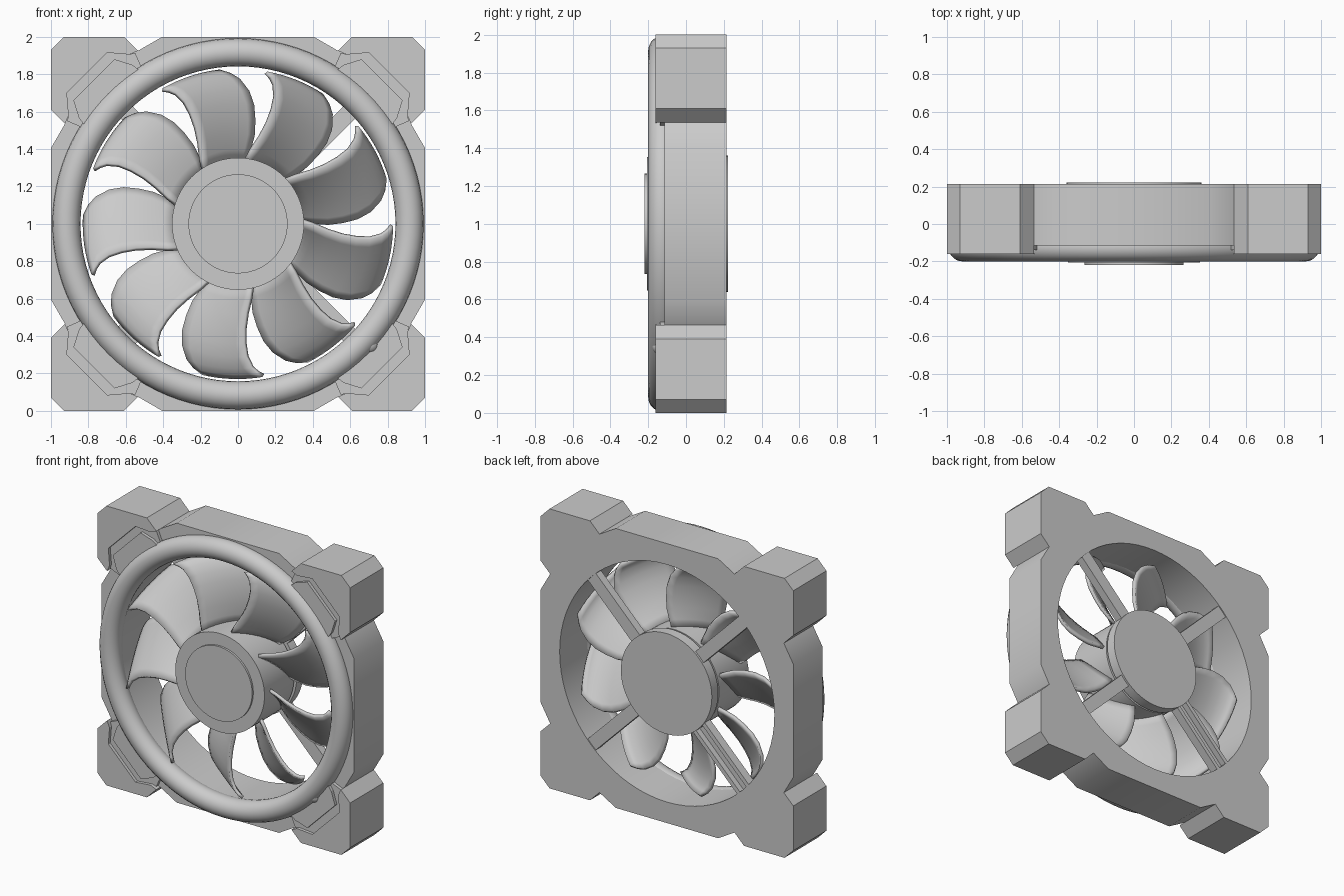
import bpy, bmesh, math
from mathutils import Vector

if "Cube" in bpy.data.objects:
    bpy.data.objects.remove(bpy.data.objects["Cube"])


def finish(name, bm, smooth=True):
    bmesh.ops.recalc_face_normals(bm, faces=bm.faces[:])
    me = bpy.data.meshes.new(name)
    bm.to_mesh(me)
    bm.free()
    ob = bpy.data.objects.new(name, me)
    ob.location.z = 1
    bpy.context.collection.objects.link(ob)
    bpy.ops.object.select_all(action='DESELECT')
    ob.select_set(True)
    bpy.context.view_layer.objects.active = ob
    if smooth:
        bpy.ops.object.shade_smooth_by_angle(angle=math.radians(30))
    return ob


def add_prism(bm, pts, y0, y1):
    a = [bm.verts.new((x, y0, z)) for x, z in pts]
    b = [bm.verts.new((x, y1, z)) for x, z in pts]
    n = len(pts)
    bm.faces.new(a)
    bm.faces.new(b[::-1])
    for i in range(n):
        j = (i + 1) % n
        bm.faces.new((a[i], b[i], b[j], a[j]))


def prisms(name, polys, y0, y1, smooth=True):
    bm = bmesh.new()
    for p in polys:
        add_prism(bm, p, y0, y1)
    return finish(name, bm, smooth)


def rot(pts, deg):
    c, s = math.cos(math.radians(deg)), math.sin(math.radians(deg))
    return [(x * c - z * s, x * s + z * c) for x, z in pts]


def circle(r, n=72):
    return [(r * math.cos(2 * math.pi * i / n), r * math.sin(2 * math.pi * i / n)) for i in range(n)]


def bar(x0, x1, z0, z1):
    return [(x0, z0), (x1, z0), (x1, z1), (x0, z1)]


QUARTERS = (0, 90, 180, 270)

# Frame: notched square outline with a round opening
corner = [(.925, .535), (1, .61), (1, .93), (.93, 1), (.61, 1), (.535, .925)]
quarter = [(1, .405)] + corner + [(.405, 1)]
outline = [p for d in QUARTERS for p in rot(quarter, d)]
frame = prisms("frame", [outline], -.115, .215, False)
cutter = prisms("opening_cutter", [circle(.85)], -.5, .5)
cutter.hide_render = True
mod = frame.modifiers.new("opening", 'BOOLEAN')
mod.operation = 'DIFFERENCE'
mod.solver = 'EXACT'
mod.object = cutter
bpy.ops.object.select_all(action='DESELECT')
frame.select_set(True)
bpy.context.view_layer.objects.active = frame
bpy.ops.object.modifier_apply(modifier="opening")
bpy.ops.object.shade_smooth_by_angle(angle=math.radians(30))
bpy.data.objects.remove(cutter)

# Corner pads: outer L, recessed step and inner plate
pad = corner + [(.58, .905), (.70, .915), (.915, .70), (.905, .58)]
step = [(.915, .55), (.905, .58), (.915, .70), (.70, .915), (.58, .905), (.55, .915),
        (.50, .80), (.65, .65), (.80, .50)]
plate = [(.85, .565), (.88, .66), (.66, .88), (.565, .85), (.50, .80), (.65, .65), (.80, .50)]
for name, poly, y in (("corner_pads", pad, -.16), ("corner_steps", step, -.138), ("corner_plates", plate, -.16)):
    prisms(name, [rot(poly, d) for d in QUARTERS], y, -.11, False)

# Front ring, round in section
bm = bmesh.new()
N, M = 96, 20
grid = []
for i in range(N):
    a = 2 * math.pi * i / N
    row = []
    for j in range(M):
        b = 2 * math.pi * j / M
        r = .917 + .075 * math.cos(b)
        row.append(bm.verts.new((r * math.cos(a), -.125 + .075 * math.sin(b), r * math.sin(a))))
    grid.append(row)
for i in range(N):
    for j in range(M):
        k, l = (i + 1) % N, (j + 1) % M
        bm.faces.new((grid[i][j], grid[k][j], grid[k][l], grid[i][l]))
finish("front_ring", bm)

# Small cable boss on the ring
bm = bmesh.new()
bmesh.ops.create_uvsphere(bm, u_segments=20, v_segments=12, radius=.05)
bmesh.ops.translate(bm, verts=bm.verts[:], vec=Vector((.705, -.13, -.645)))
finish("cable_boss", bm)

# Hub, cap, axle and motor plate
prisms("hub", [circle(.353)], -.205, .13)
prisms("hub_cap", [circle(.265)], -.219, -.20)
prisms("axle", [circle(.2, 40)], .12, .16)
prisms("motor_plate", [circle(.36)], .15, .222)

# Diagonal struts; the lower one at -x is an open cable channel
prisms("struts", [rot(bar(.33, .88, -.045, .045), d) for d in (45, 135, 315)], .15, .208, False)
prisms("channel_floor", [rot(bar(.33, .88, -.06, .06), 225)], .15, .17, False)
prisms("channel_rails", [rot(bar(.33, .88, s * .05 - .015, s * .05 + .015), 225) for s in (-1, 1)],
       .15, .212, False)

# Nine swept blades, leading edge towards the front (angles in degrees)
radii = [.33, .40, .48, .56, .64, .71, .77, .80, .822]
lead = [5, 1, -3, -5, -5.5, -5, -3.3, -1.5, .5]
trail = [-36, -38, -39, -38, -36.3, -33.5, -29.5, -26, -22]
STEPS = 8
bm = bmesh.new()
for k in range(9):
    rows = []
    for r, a0, a1 in zip(radii, lead, trail):
        row = []
        for s in range(STEPS + 1):
            t = s / STEPS
            a = math.radians(a0 + (a1 - a0) * t - 1 + 40 * k)
            y = -.14 + .24 * (1.2 * t - .2 * t * t)
            row.append(bm.verts.new((r * math.cos(a), y, r * math.sin(a))))
        rows.append(row)
    for p, q in zip(rows, rows[1:]):
        for s in range(STEPS):
            bm.faces.new((p[s], q[s], q[s + 1], p[s + 1]))
blades = finish("fan_blades", bm)
sol = blades.modifiers.new("thickness", 'SOLIDIFY')
sol.thickness = .022
sol.offset = 0
